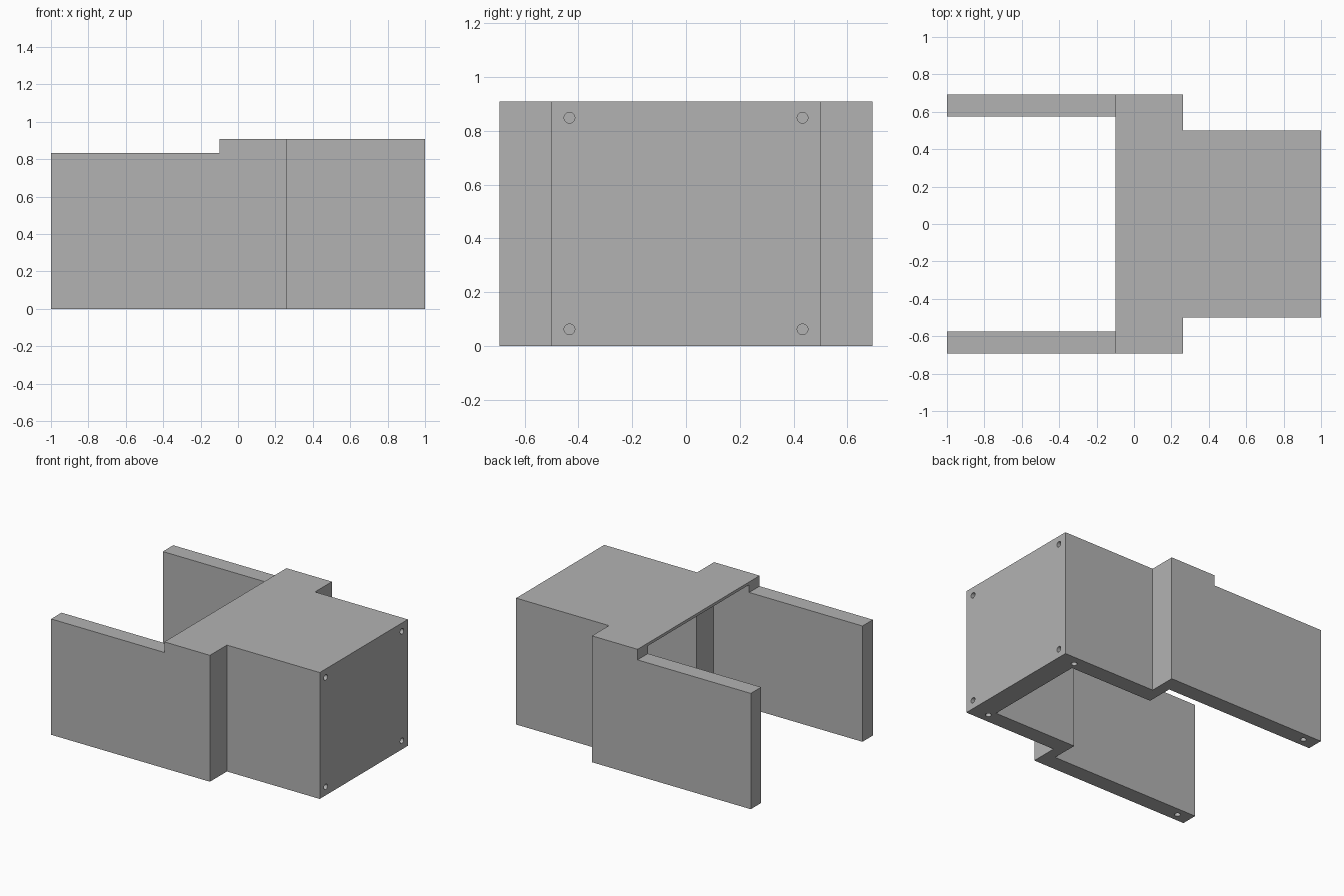
import bpy
import bmesh
from mathutils import Matrix

cube = bpy.data.objects.get("Cube")
if cube:
    bpy.data.objects.remove(cube, do_unlink=True)

grey = bpy.data.materials.new("plain grey")
grey.use_nodes = True
colour = (0.45, 0.45, 0.45, 1)
grey.diffuse_color = colour
grey.node_tree.nodes["Principled BSDF"].inputs["Base Color"].default_value = colour


def add_object(name, bm):
    bmesh.ops.recalc_face_normals(bm, faces=bm.faces)
    mesh = bpy.data.meshes.new(name)
    bm.to_mesh(mesh)
    bm.free()
    mesh.materials.append(grey)
    obj = bpy.data.objects.new(name, mesh)
    bpy.context.collection.objects.link(obj)
    return obj


def prism(name, half, z0, z1):
    """Extrude a plan outline, mirrored across y = 0."""
    outline = half + [(x, -y) for x, y in reversed(half)]
    bm = bmesh.new()
    face = bm.faces.new([bm.verts.new((x, y, z0)) for x, y in outline])
    top = bmesh.ops.extrude_face_region(bm, geom=[face])["geom"]
    bmesh.ops.translate(bm, vec=(0, 0, z1 - z0),
                        verts=[v for v in top if isinstance(v, bmesh.types.BMVert)])
    return add_object(name, bm)


def pin(name, centre, axis):
    """Short cylinder used to sink a screw hole."""
    bm = bmesh.new()
    turn = Matrix.Rotation(1.5707963, 4, 'Y') if axis == 'X' else Matrix()
    bmesh.ops.create_cone(bm, cap_ends=True, segments=24, radius1=0.02, radius2=0.02,
                          depth=0.16, matrix=Matrix.Translation(centre) @ turn)
    return add_object(name, bm)


def cut(target, cutter):
    cutter.hide_render = True
    mod = target.modifiers.new("cut", 'BOOLEAN')
    mod.operation = 'DIFFERENCE'
    mod.solver = 'EXACT'
    mod.object = cutter
    bpy.context.view_layer.objects.active = target
    bpy.ops.object.modifier_apply(modifier=mod.name)
    bpy.data.objects.remove(cutter, do_unlink=True)


# Stepped housing: wide open end, narrow closed end
housing = prism("housing", [(-1, 0.693), (0.262, 0.693), (0.262, 0.5), (1, 0.5)], 0, 0.908)

# Cavity open at the bottom and at the wide end, leaving a thin roof
cut(housing, prism("cavity_cutter",
                   [(-1.1, 0.575), (0.185, 0.575), (0.185, 0.383), (0.846, 0.383)], -0.1, 0.888))

# Lowered side arms
cut(housing, prism("arm_top_cutter", [(-1.1, 0.8), (-0.1, 0.8)], 0.832, 1.1))

# Screw holes in the closed end and in the bottom rim
for side in (-1, 1):
    for z in (0.062, 0.848):
        cut(housing, pin("end_hole_cutter", (1, side * 0.433, z), 'X'))
    for x, y in ((0.87, 0.433), (-0.9, 0.635)):
        cut(housing, pin("rim_hole_cutter", (x, side * y, 0), 'Z'))
